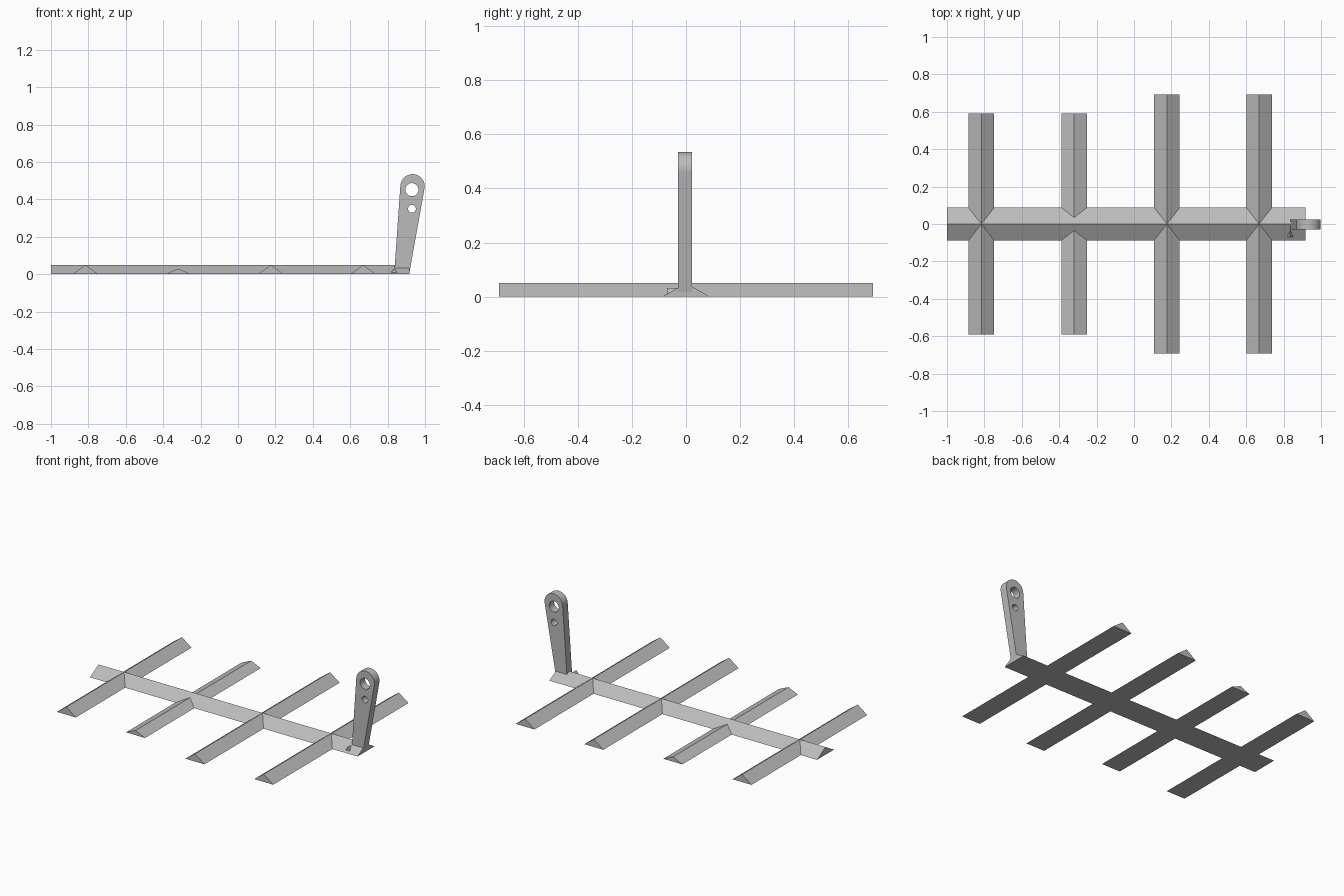
import bpy
import math

cube = bpy.data.objects.get("Cube")
if cube:
    bpy.data.objects.remove(cube, do_unlink=True)

grey = bpy.data.materials.new("plain_grey")
grey.use_nodes = True
grey.diffuse_color = (0.5, 0.5, 0.5, 1)
grey.node_tree.nodes["Principled BSDF"].inputs["Base Color"].default_value = (0.5, 0.5, 0.5, 1)


def ridge(name, length, half_width, height, location, along_y=False):
    """Triangular bar, centred on its length, with its flat side down."""
    verts = []
    for x in (-length / 2, length / 2):
        verts += [(x, -half_width, 0), (x, half_width, 0), (x, 0, height)]
    faces = [(0, 2, 1), (3, 4, 5), (0, 1, 4, 3), (1, 2, 5, 4), (2, 0, 3, 5)]
    mesh = bpy.data.meshes.new(name)
    mesh.from_pydata(verts, [], faces)
    mesh.materials.append(grey)
    obj = bpy.data.objects.new(name, mesh)
    obj.location = location
    if along_y:
        obj.rotation_euler.z = math.pi / 2
    bpy.context.collection.objects.link(obj)
    return obj


def arc(cx, cz, radius, start, end, steps):
    angles = [math.radians(start + (end - start) * i / steps) for i in range(steps + 1)]
    return [(cx + radius * math.cos(a), cz + radius * math.sin(a)) for a in angles]


# Long spine and cross bars
ridge("spine", 1.918, 0.087, 0.05, (-0.041, 0, 0))
bars = [(-0.816, 0.592, 0.05), (-0.32, 0.592, 0.03),
        (0.176, 0.692, 0.05), (0.669, 0.692, 0.05)]
for i, (x, reach, height) in enumerate(bars, 1):
    ridge(f"cross_bar_{i}", reach * 2, 0.068, height, (x, 0, 0), along_y=True)

# Small wedge beside the arm
ridge("small_wedge", 0.06, 0.018, 0.024, (0.835, -0.04, 0.007), along_y=True)

# Upright arm: tapered outline with a round top and two holes
outline = [(0.835, 0.0), (0.915, 0.0)] + arc(0.933, 0.47, 0.065, -10, 175, 28)
holes = [arc(0.93, 0.452, 0.035, 0, 350, 35), arc(0.93, 0.35, 0.021, 0, 345, 23)]
curve = bpy.data.curves.new("upright_arm", "CURVE")
curve.dimensions = "2D"
curve.fill_mode = "BOTH"
curve.extrude = 0.026
for loop in [outline] + holes:
    spline = curve.splines.new("POLY")
    spline.points.add(len(loop) - 1)
    for point, (x, z) in zip(spline.points, loop):
        point.co = (x, z, 0, 1)
    spline.use_cyclic_u = True
curve.materials.append(grey)
arm = bpy.data.objects.new("upright_arm", curve)
arm.rotation_euler.x = math.pi / 2
arm.location.y = -0.003
bpy.context.collection.objects.link(arm)

# Turn the arm into a mesh and smooth only its round faces
bpy.ops.object.select_all(action="DESELECT")
arm.select_set(True)
bpy.context.view_layer.objects.active = arm
bpy.ops.object.convert(target="MESH")
bpy.ops.object.mode_set(mode="EDIT")
bpy.ops.mesh.select_all(action="SELECT")
bpy.ops.mesh.remove_doubles(threshold=0.0002)
bpy.ops.mesh.normals_make_consistent(inside=False)
bpy.ops.object.mode_set(mode="OBJECT")
bpy.ops.object.shade_smooth_by_angle(angle=math.radians(30))
